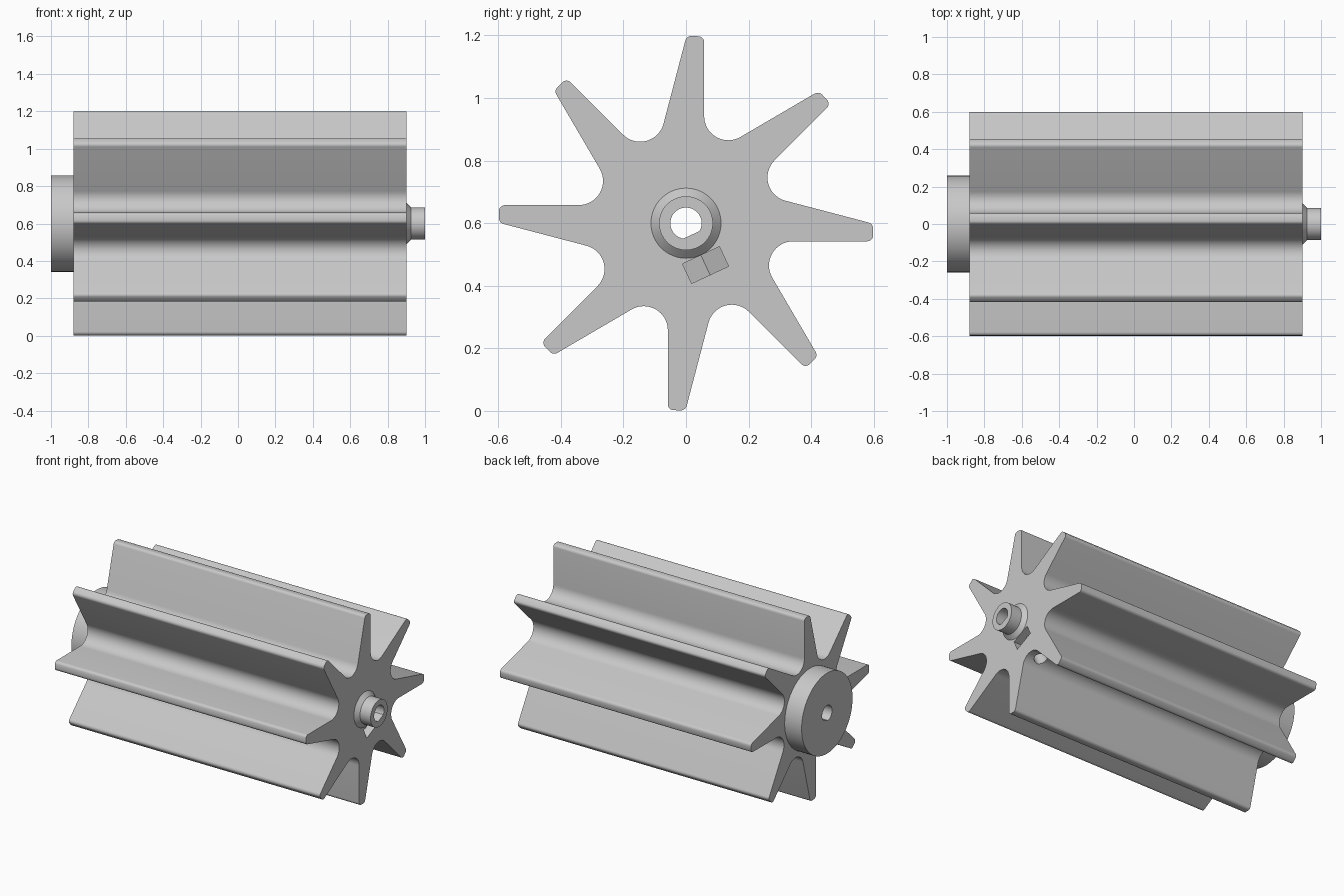
import bpy
import bmesh
from math import cos, sin, pi, radians, asin
from mathutils import Matrix, Vector

cube = bpy.data.objects.get("Cube")
if cube:
    bpy.data.objects.remove(cube, do_unlink=True)

AXIS_Z = 0.6
BODY = (-0.88, 0.90)
KEY = radians(-65)      # direction of the shaft flat and set screw

grey = bpy.data.materials.new("plain grey")
grey.use_nodes = True
colour = (0.58, 0.58, 0.58, 1)
grey.diffuse_color = colour
grey.node_tree.nodes["Principled BSDF"].inputs["Base Color"].default_value = colour


def arc(cx, cy, r, start, end, steps):
    """Points on an arc, angles in degrees."""
    angles = [radians(start + (end - start) * i / steps) for i in range(steps + 1)]
    return [Vector((cx + r * cos(a), cy + r * sin(a))) for a in angles]


def loft(name, sections):
    """Solid through (x, profile) sections; each profile lies in the y-z plane."""
    bm = bmesh.new()
    rings = [[bm.verts.new((x, p[0], p[1] + AXIS_Z)) for p in prof] for x, prof in sections]
    count = len(rings[0])
    for a, b in zip(rings, rings[1:]):
        for i in range(count):
            j = (i + 1) % count
            bm.faces.new((a[i], a[j], b[j], b[i]))
    bm.faces.new(rings[0])
    bm.faces.new(rings[-1])
    return finish(name, bm)


def finish(name, bm):
    bmesh.ops.recalc_face_normals(bm, faces=bm.faces)
    mesh = bpy.data.meshes.new(name)
    bm.to_mesh(mesh)
    bm.free()
    mesh.materials.append(grey)
    ob = bpy.data.objects.new(name, mesh)
    bpy.context.collection.objects.link(ob)
    return ob


def circle(r):
    return arc(0, 0, r, 0, 360, 64)[:-1]


def activate(ob):
    bpy.ops.object.select_all(action="DESELECT")
    ob.select_set(True)
    bpy.context.view_layer.objects.active = ob


def cut(ob, cutter):
    activate(ob)
    mod = ob.modifiers.new("cut", "BOOLEAN")
    mod.operation = "DIFFERENCE"
    mod.solver = "EXACT"
    mod.object = cutter
    bpy.ops.object.modifier_apply(modifier=mod.name)


# Eight-bladed body: rounded blade tip then the valley fillet, repeated
blade = (arc(0.017, 0.578, 0.02, 165, 90, 5)
         + arc(0.038, 0.578, 0.02, 90, 0, 5)[1:]
         + arc(0.135, 0.342, 0.077, 180, 300, 16))
star = []
for k in range(8):
    turn = Matrix.Rotation(-k * pi / 4, 2)
    star += [turn @ p for p in blade]
body = loft("bladed_roller", [(x, star) for x in BODY])

# End disc and stepped shaft collar
disc = loft("end_disc", [(-1.0, circle(0.258)), (BODY[0], circle(0.258))])
collar = loft("shaft_collar", [(BODY[1], circle(0.112)), (0.925, circle(0.086)),
                               (1.0, circle(0.086))])

# D-shaped shaft bore
half = 90 - asin(0.041 / 0.05) * 180 / pi
bore_profile = arc(0, 0, 0.05, -65 + half, 295 - half, 40)
bore = loft("bore_cutter", [(-1.1, bore_profile), (1.1, bore_profile)])

# Nut pocket with a V-shaped floor, and the set screw hole
out = Vector((0, cos(KEY), sin(KEY)))
side = Vector((0, -sin(KEY), cos(KEY)))
centre = Vector((0, 0, AXIS_Z))
NUT_X = 0.81
bm = bmesh.new()
outline = [(1.1, -0.065), (NUT_X - 0.0375, -0.065), (NUT_X - 0.075, 0),
           (NUT_X - 0.0375, 0.065), (1.1, 0.065)]
ends = [[bm.verts.new(centre + Vector((x, 0, 0)) + side * w + out * d) for x, w in outline]
        for d in (0.113, 0.182)]
for ring in ends:
    bm.faces.new(ring)
for i in range(len(outline)):
    j = (i + 1) % len(outline)
    bm.faces.new((ends[0][i], ends[0][j], ends[1][j], ends[1][i]))
pocket = finish("nut_pocket_cutter", bm)

bm = bmesh.new()
place = (Matrix.Translation(centre + Vector((NUT_X, 0, 0)) + out * 0.2)
         @ out.to_track_quat("Z", "Y").to_matrix().to_4x4())
bmesh.ops.create_cone(bm, cap_ends=True, segments=32, radius1=0.04, radius2=0.04,
                      depth=0.4, matrix=place)
screw = finish("screw_hole_cutter", bm)

for part in (body, disc, collar):
    cut(part, bore)
for cutter in (pocket, screw):
    cut(body, cutter)
for cutter in (bore, pocket, screw):
    bpy.data.objects.remove(cutter, do_unlink=True)

# Smooth curved surfaces, keep hard edges
for part in (body, disc, collar):
    activate(part)
    bpy.ops.object.shade_smooth_by_angle(angle=radians(28))
